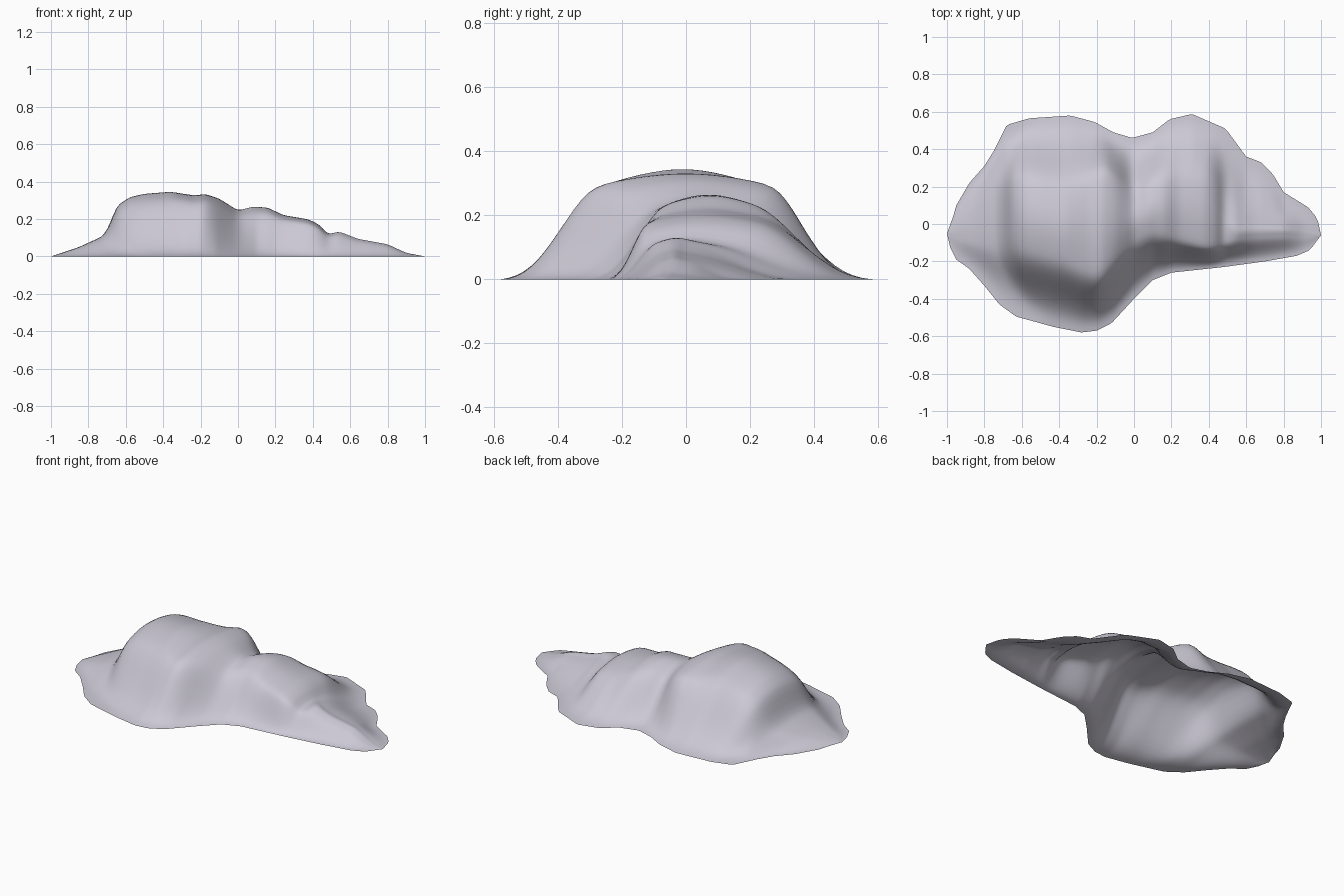
import bpy, bmesh, math

if "Cube" in bpy.data.objects:
    bpy.data.objects.remove(bpy.data.objects["Cube"])

# Ground outline, as seen from above: back edge and front edge, left to right
BACK = [(-1, -.05), (-.97, .03), (-.95, .1), (-.88, .22), (-.8, .31), (-.75, .39), (-.68, .53),
        (-.56, .565), (-.34, .58), (-.21, .545), (-.11, .49), (-.01, .46), (.1, .49), (.19, .56),
        (.31, .588), (.49, .51), (.6, .36), (.68, .33), (.74, .27), (.8, .17), (.93, .09),
        (.98, .03), (1, -.06)]
FRONT = [(-1, -.05), (-.99, -.11), (-.95, -.19), (-.88, -.24), (-.8, -.33), (-.72, -.43),
         (-.63, -.495), (-.43, -.55), (-.28, -.58), (-.2, -.57), (-.12, -.53), (0, -.4), (.1, -.3),
         (.2, -.26), (.48, -.23), (.7, -.2), (.87, -.17), (.94, -.14), (1, -.06)]
# Crest along x: front shoulder y, back shoulder y, height
CREST = [(-1, -.05, -.05, 0), (-.85, -.1, .08, .05), (-.72, -.13, .2, .11), (-.69, -.13, .22, .16),
         (-.65, -.13, .22, .27), (-.58, -.14, .22, .318), (-.5, -.16, .2, .336),
         (-.36, -.2, .17, .347), (-.24, -.26, .22, .328), (-.17, -.27, .27, .334),
         (-.1, -.18, .24, .31), (0, -.08, .12, .246), (.08, -.04, .19, .267),
         (.16, -.06, .21, .262), (.24, -.08, .22, .222), (.38, -.12, .22, .198),
         (.44, -.12, .2, .167), (.48, -.1, .1, .117), (.54, -.08, 0, .134), (.64, -.07, 0, .094),
         (.8, -.06, -.01, .065), (.9, -.07, -.02, .018), (1, -.06, -.06, 0)]


def lerp_table(table, x, k=1):
    for a, b in zip(table, table[1:]):
        if x <= b[0]:
            return a[k] + (b[k] - a[k]) * (x - a[0]) / (b[0] - a[0])
    return table[-1][k]


def soft(x, k, width=.015):
    w = min(width, 1 - abs(x))
    return sum(lerp_table(CREST, x + d * w, k) for d in (-1, -.5, 0, .5, 1)) / 5


def peak_height(x, y):
    # the left cliff curves inward away from the middle
    w = max(0, min(1, (-.2 - x) / .3))
    bend = max(0, abs(y - .05) - .12)
    return soft(max(-1, x - w * 1.2 * bend * bend), 3)


def rise(u):
    u = max(0, min(1, u)) ** 1.2
    return .9 * u * u * (3 - 2 * u)


# Rock mound: cross sections flaring at the ground, with rounded tops
COLS, SLOPE, TOP = 120, 14, 12
grid = []
for i in range(COLS + 1):
    x = -1 + 2 * i / COLS
    lo, hi = lerp_table(FRONT, x), lerp_table(BACK, x)
    cf = max(lo, min(hi, soft(x, 1, .04)))
    cb = max(cf, min(hi, soft(x, 2, .04)))
    pts = [(lo + (cf - lo) * j / SLOPE, rise(j / SLOPE)) for j in range(SLOPE)]
    pts += [(cf + (cb - cf) * j / TOP, .9 + .1 * math.sin(math.pi * j / TOP)) for j in range(TOP)]
    pts += [(cb + (hi - cb) * j / SLOPE, rise(1 - j / SLOPE)) for j in range(SLOPE + 1)]
    grid.append([[x, y, peak_height(x, y) * h] for y, h in pts])

# Weather the creases: soften inner points, the outline stays fixed
for _ in range(3):
    old = [[p[:] for p in row] for row in grid]
    for i in range(1, COLS):
        for j in range(1, len(old[i]) - 1):
            for k in (1, 2):
                near = old[i][j - 1][k] + old[i][j + 1][k]
                side = old[i - 1][j][k] + old[i + 1][j][k]
                grid[i][j][k] = .4 * old[i][j][k] + .25 * near + .05 * side

# Open shell with normals facing up, smooth shaded
bm = bmesh.new()
rows = [[bm.verts.new(p) for p in row] for row in grid]
for a, b in zip(rows, rows[1:]):
    for j in range(len(a) - 1):
        bm.faces.new((a[j], b[j], b[j + 1], a[j + 1]))
bmesh.ops.remove_doubles(bm, verts=bm.verts, dist=1e-5)
for f in bm.faces:
    f.smooth = True
mesh = bpy.data.meshes.new("rock_mound")
bm.to_mesh(mesh)
bm.free()
rock = bpy.data.objects.new("rock_mound", mesh)
bpy.context.collection.objects.link(rock)

mat = bpy.data.materials.new("pale lavender grey")
mat.diffuse_color = (.6, .58, .66, 1)
mat.use_nodes = True
mat.node_tree.nodes["Principled BSDF"].inputs["Base Color"].default_value = mat.diffuse_color
mesh.materials.append(mat)
